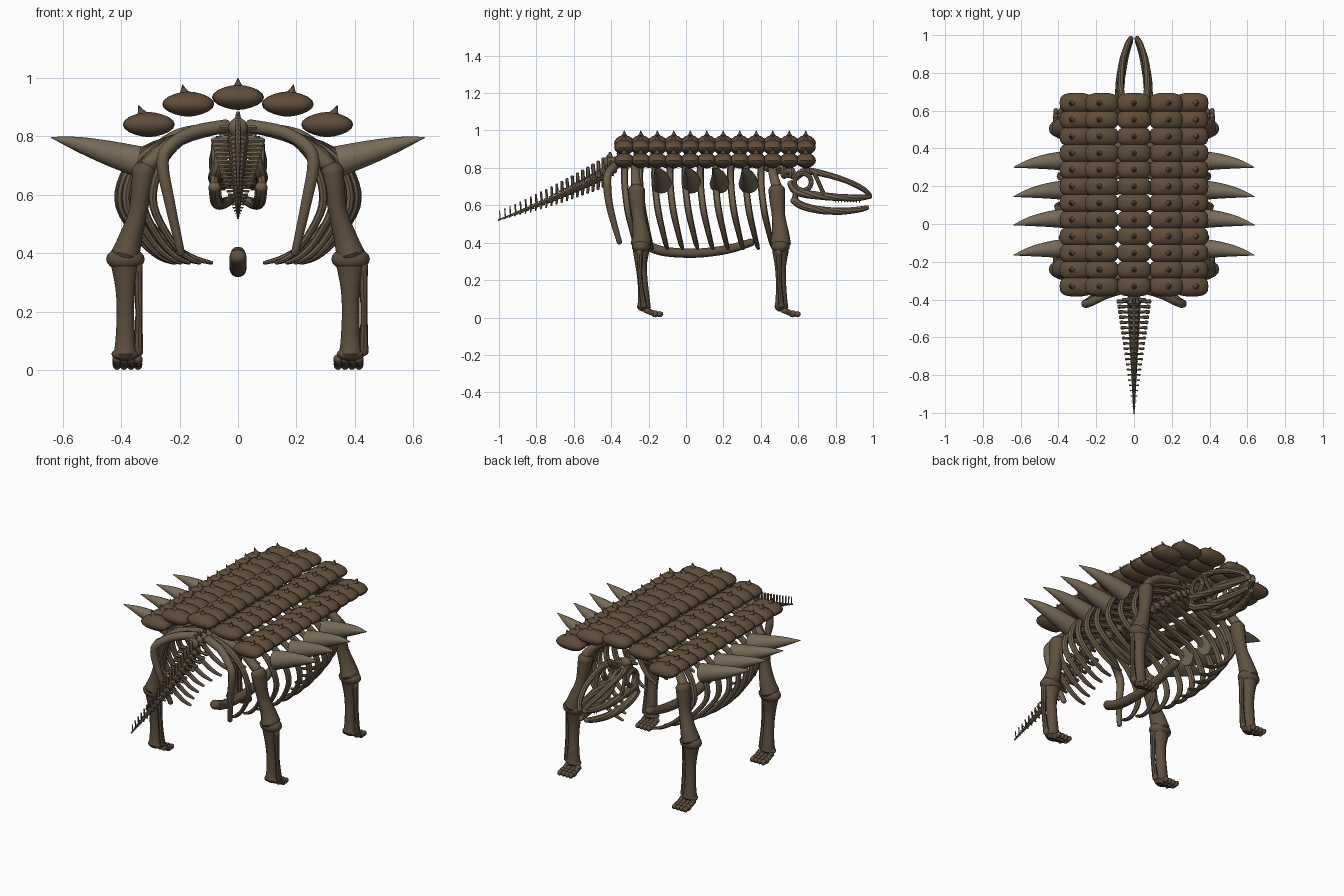
import bpy, bmesh, math
from mathutils import Vector, Matrix

if "Cube" in bpy.data.objects:
    bpy.data.objects.remove(bpy.data.objects["Cube"])


def material(name, col):
    m = bpy.data.materials.new(name)
    m.diffuse_color = (*col, 1)
    m.use_nodes = True
    m.node_tree.nodes["Principled BSDF"].inputs["Base Color"].default_value = m.diffuse_color
    return m


BONE = material("bone", (0.155, 0.115, 0.072))
LIMB = material("limb_bone", (0.115, 0.08, 0.05))
PLATE = material("plate", (0.115, 0.073, 0.042))
HORN = material("horn", (0.19, 0.15, 0.10))


def finish(bm, name, mat):
    bmesh.ops.recalc_face_normals(bm, faces=bm.faces)
    me = bpy.data.meshes.new(name)
    bm.to_mesh(me)
    bm.free()
    ob = bpy.data.objects.new(name, me)
    bpy.context.collection.objects.link(ob)
    me.materials.append(mat)
    bpy.ops.object.select_all(action='DESELECT')
    ob.select_set(True)
    bpy.context.view_layer.objects.active = ob
    bpy.ops.object.shade_smooth_by_angle(angle=math.radians(40))
    return ob


def spline(pts, n):
    """Catmull-Rom through points that carry position and radius."""
    out = []
    for i in range(len(pts) - 1):
        p = [pts[max(i - 1, 0)], pts[i], pts[i + 1], pts[min(i + 2, len(pts) - 1)]]
        for k in range(n):
            t = k / n
            w = (-t + 2*t*t - t**3, 2 - 5*t*t + 3*t**3, t + 4*t*t - 3*t**3, t**3 - t*t)
            out.append([sum(w[j] * p[j][c] for j in range(4)) / 2 for c in range(4)])
    out.append(list(pts[-1]))
    return out


def tube(bm, pts, segs=10, n=4, ref=(0, 1, 0), flat=1.0, cap=True):
    """Sweep a round section along points (x, y, z, radius) with domed ends."""
    path = spline(pts, n)
    pos = [Vector(p[:3]) for p in path]
    rings = []
    last = len(path) - 1
    for i, p in enumerate(path):
        d = (pos[min(i + 1, last)] - pos[max(i - 1, 0)]).normalized()
        u = (Vector(ref) - d * d.dot(Vector(ref))).normalized()
        v = d.cross(u)
        r = max(p[3], 0.001)
        steps = [(0, 1)]
        if cap and i == 0:
            steps = [(-0.6, 0.35), (-0.4, 0.75), (0, 1)]
        elif cap and i == last:
            steps = [(0, 1), (0.4, 0.75), (0.6, 0.35)]
        for off, s in steps:
            c = pos[i] + d * off * r
            rings.append([bm.verts.new(c + (u * math.cos(a) + v * math.sin(a) * flat) * r * s)
                          for a in [2 * math.pi * k / segs for k in range(segs)]])
    for a, b in zip(rings, rings[1:]):
        for k in range(segs):
            j = (k + 1) % segs
            bm.faces.new((a[k], a[j], b[j], b[k]))
    bm.faces.new(rings[0])
    bm.faces.new(rings[-1])


def ball(bm, c, s, u=12, v=8):
    m = Matrix.Translation(c) @ Matrix.Diagonal((*s, 1))
    return bmesh.ops.create_uvsphere(bm, u_segments=u, v_segments=v, radius=1, matrix=m)['verts']


# Armour plates: five columns of lens-shaped plates with a small point each
for col, (x, z, lean) in enumerate([(-.305, .84, -.035), (-.17, .91, -.02), (0, .933, 0),
                                    (.17, .91, .02), (.305, .84, .035)]):
    bm = bmesh.new()
    for i in range(12):
        y = -.33 + i * .0882
        for v in ball(bm, (0, 0, 0), (1, 1, 1), 20, 10):
            c = v.co.copy()
            rho = math.hypot(c.x, c.y)
            if rho > 1e-5:
                sx, sy = [math.copysign(abs(q / rho) ** .68, q) * rho ** 1.25 for q in (c.x, c.y)]
            else:
                sx = sy = 0
            v.co = (x + sx * .089, y + sy * .054, z + c.z * .043)
        tube(bm, [(x + lean * .6, y, z + .03, .022), (x + lean * .8, y, z + .048, .010),
                  (x + lean, y, z + .067, .001)], 8, 2, cap=False)
    finish(bm, f"armour_plates_{col + 1}", PLATE)

# Side horns
for s in (-1, 1):
    bm = bmesh.new()
    for tip in (.30, .145, -.005, -.165):
        b = tip + .035
        tube(bm, [(s * .345, b, .715, .054), (s * .45, b - .004, .745, .042),
                  (s * .55, b - .016, .774, .025), (s * .638, tip, .796, .002)],
             14, 4, cap=False)
    finish(bm, f"side_horns_{'left' if s < 0 else 'right'}", HORN)

# Ribs
for s in (-1, 1):
    bm = bmesh.new()
    for i in range(1, 11):
        t = i / 10
        y = -.41 + .081 * i
        w = .25 + .155 * math.sin(math.pi * min(1, t * .8))
        e = .09 + .13 * math.sin(math.pi * t)
        tube(bm, [(s * .03, y + .03, .83, .016), (s * .15, y + .005, .81, .019),
                  (s * w * .8, y, .75, .019), (s * w * .97, y + .006, .66, .018),
                  (s * w, y + .02, .56, .018), (s * (w * .65 + e * .35), y + .045, .45, .015),
                  (s * (w * .3 + e * .7), y + .06, .39, .013), (s * e, y + .068, .367, .008)],
             8, 4, flat=.8)
    finish(bm, f"ribs_{'left' if s < 0 else 'right'}", BONE)

# Breastbone
bm = bmesh.new()
tube(bm, [(0, -.22, .39, .029), (0, -.12, .354, .029), (0, .05, .344, .028),
          (0, .22, .364, .027), (0, .35, .402, .024)], 14, ref=(1, 0, 0), flat=.9)
finish(bm, "breastbone", LIMB)

# Backbone and neck
bm = bmesh.new()
for i in range(22):
    y = -.4 + i * .045
    z = .83 - max(0, y - .38) ** 1.3 * .6
    tube(bm, [(0, y - .02, z, .034), (0, y, z, .026), (0, y + .02, z, .034)], 10, 2, ref=(1, 0, 0))
    tube(bm, [(0, y, z + .02, .012), (0, y - .008, z + .05, .008)], 6, 1)
    tube(bm, [(-.06, y, z, .008), (0, y, z, .012), (.06, y, z, .008)], 6, 1)
finish(bm, "backbone", BONE)

# Tail: shrinking vertebrae with upper, lower and side processes
bm = bmesh.new()
for i in range(22):
    t = i / 21
    k = 1 - .94 * t
    y = -.41 - .583 * t
    z = .785 - .31 * t + .05 * t * t
    r = .036 * k + .002
    tube(bm, [(0, y + .012, z + .005, r), (0, y, z, r * .8), (0, y - .012, z - .005, r)],
         8, 1, ref=(1, 0, 0), cap=False)
    h = .08 * k + .04 * t
    tube(bm, [(0, y, z, .012 * k + .002), (0, y - .004, z + h, .009 * k + .002)], 6, 1)
    tube(bm, [(0, y, z, .010 * k + .002), (0, y - .005, z - .075 * k, .008 * k + .001)], 6, 1)
    w = .085 * k
    tube(bm, [(-w, y, z, .011 * k + .001), (-w * .5, y, z, .007 * k + .001), (0, y, z, .009 * k + .001),
              (w * .5, y, z, .007 * k + .001), (w, y, z, .011 * k + .001)], 6, 1)
tube(bm, [(0, -.38, .79, .018), (0, -.7, .642, .010), (0, -.997, .526, .002)], 8, 6, ref=(1, 0, 0))
finish(bm, "tail", BONE)


# Legs: thigh, shin pair, ankle and toes
def leg(name, s, y0, y1, y2):
    bm = bmesh.new()
    tube(bm, [(s * .322, y0, .685, .045), (s * .328, y0 + .003, .63, .042),
              (s * .342, (y0 + y1) / 2, .54, .036), (s * .368, y1, .45, .046),
              (s * .385, y1, .395, .056)], 14, ref=(0, 1, 0), flat=.9)
    ball(bm, (s * .385, y1, .38), (.066, .05, .04), 16, 10)
    x = s * .385
    tube(bm, [(x, y1, .355, .044), (x, y1, .28, .031), (x, (y1 + y2) / 2, .2, .027),
              (x, y2, .1, .031), (x, y2, .055, .037)], 12, flat=1.1)
    # the splint bone sits on the same side in both legs
    f = x + .046
    tube(bm, [(f - .004, y1 - .008, .36, .017), (f, y1 - .005, .2, .012), (f - .002, y2, .06, .017)], 8)
    ball(bm, (x, y2, .055), (.048, .032, .022))
    for j in range(4):
        tx = s * .378 - .036 + j * .024
        tube(bm, [(tx, y2 + .01, .04, .016), (tx, y2 + .05, .022, .014)], 8, 2, ref=(1, 0, 0))
        ball(bm, (tx, y2 + .06, .02), (.016, .02, .019), 10, 6)
        ball(bm, (tx, y2 + .084, .018), (.014, .02, .016), 10, 6)
    finish(bm, name, LIMB)


for s, side in ((-1, "left"), (1, "right")):
    leg(f"hind_leg_{side}", s, -.265, -.24, -.225)
    leg(f"fore_leg_{side}", s, .485, .505, .51)

# Hip and shoulder girdles
bm = bmesh.new()
for s in (-1, 1):
    tube(bm, [(s * .04, -.34, .835, .024), (s * .15, -.375, .815, .023), (s * .23, -.415, .77, .022),
              (s * .258, -.422, .71, .022), (s * .235, -.405, .58, .019), (s * .195, -.355, .4, .014)], 10)
    tube(bm, [(s * .04, -.28, .835, .022), (s * .2, -.27, .79, .024), (s * .31, -.265, .7, .028)], 10)
finish(bm, "hip_girdle", BONE)
bm = bmesh.new()
for s in (-1, 1):
    tube(bm, [(s * .08, .46, .83, .018), (s * .2, .46, .805, .023),
              (s * .28, .47, .75, .025), (s * .32, .485, .7, .028)], 10)
finish(bm, "shoulder_girdle", BONE)

# Skull: brow, cheek and jaw bars on each side, eye ring and teeth
bm = bmesh.new()
jaw = bmesh.new()
for s in (-1, 1):
    tube(bm, [(s * .05, .58, .745, .02), (s * .062, .64, .782, .021), (s * .07, .74, .767, .017),
              (s * .06, .86, .73, .016), (s * .035, .95, .685, .015), (s * .014, .985, .65, .012)], 8)
    tube(bm, [(s * .06, .56, .72, .02), (s * .075, .59, .675, .023), (s * .08, .68, .655, .022),
              (s * .068, .82, .642, .02), (s * .043, .92, .64, .018), (s * .015, .985, .648, .014)], 8)
    tube(bm, [(s * .07, .68, .785, .012), (s * .088, .71, .72, .011), (s * .082, .74, .65, .012)], 8)
    ring = [(s * .08, .625 + .045 * math.cos(a), .725 + .045 * math.sin(a), .013)
            for a in [math.pi * k / 6 for k in range(13)]]
    tube(bm, ring, 8, 2, ref=(1, 0, 0))
    for i in range(9):
        y = .8 + i * .016
        x = s * (.07 - .2 * (y - .8))
        tube(bm, [(x, y, .645, .006), (x, y, .615, .002)], 5, 1, cap=False)
    tube(jaw, [(s * .08, .575, .63, .021), (s * .077, .62, .598, .021), (s * .072, .72, .574, .021),
               (s * .058, .83, .569, .02), (s * .035, .92, .577, .017), (s * .016, .97, .588, .013)], 8)
    tube(jaw, [(s * .08, .59, .69, .013), (s * .082, .58, .625, .016)], 8)
finish(bm, "skull", BONE)
finish(jaw, "lower_jaw", BONE)
